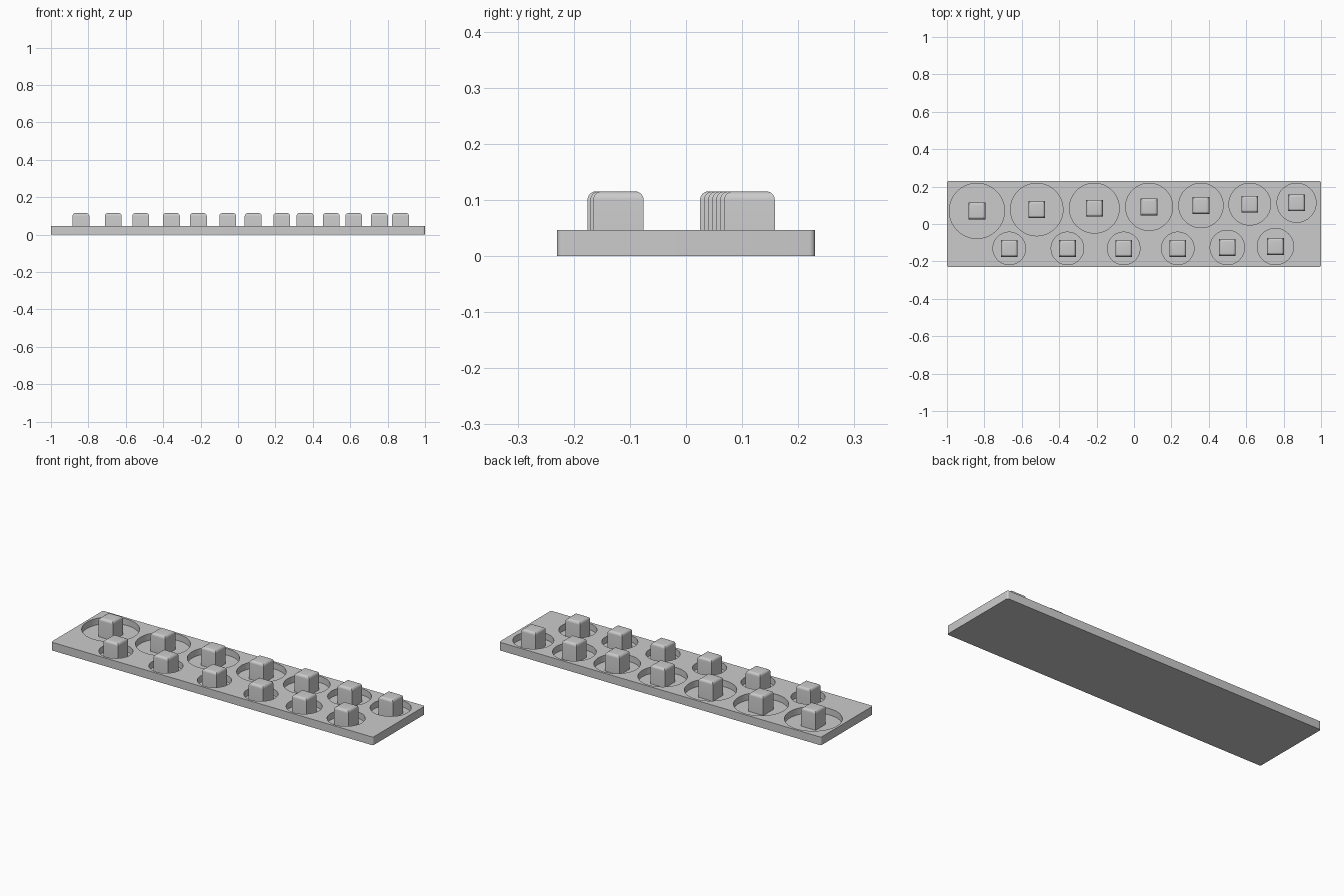
import bpy
import bmesh
from mathutils import Matrix, Vector

THICK, FLOOR, TOP = 0.046, 0.01, 0.115
PEG, HALF_DEPTH, RIM = 0.09, 0.23, 0.2175

cube = bpy.data.objects.get("Cube")
if cube:
    bpy.data.objects.remove(cube, do_unlink=True)

grey = bpy.data.materials.new("plain_grey")
grey.use_nodes = True
colour = (0.6, 0.6, 0.6, 1)
grey.diffuse_color = colour
grey.node_tree.nodes["Principled BSDF"].inputs["Base Color"].default_value = colour


def finish(bm, name):
    """Turn a bmesh into a named grey object."""
    mesh = bpy.data.meshes.new(name)
    bm.to_mesh(mesh)
    bm.free()
    obj = bpy.data.objects.new(name, mesh)
    bpy.context.collection.objects.link(obj)
    mesh.materials.append(grey)
    return obj


def smooth(obj):
    bpy.ops.object.select_all(action="DESELECT")
    obj.select_set(True)
    bpy.context.view_layer.objects.active = obj
    bpy.ops.object.shade_smooth_by_angle(angle=0.52)


def box(size, centre):
    bm = bmesh.new()
    bmesh.ops.create_cube(bm, size=1)
    bmesh.ops.scale(bm, vec=size, verts=bm.verts)
    bmesh.ops.translate(bm, vec=centre, verts=bm.verts)
    return bm


def round_edges(bm, test, radius):
    edges = [e for e in bm.edges if test(*(v.co for v in e.verts))]
    bmesh.ops.bevel(bm, geom=edges, offset=radius, segments=6,
                    profile=0.5, affect="EDGES")


# Pocket positions: every pocket keeps the same margin to its long edge
back_x = (-0.84, -0.52, -0.212, 0.081, 0.358, 0.619, 0.869)
front = ((-0.667, 0.087), (-0.356, 0.087), (-0.055, 0.087),
         (0.234, 0.087), (0.499, 0.092), (0.756, 0.097))
pockets = []
for i, x in enumerate(back_x):
    r = 0.1475 - 0.0072 * i
    pockets.append((x, RIM - r, r))
for x, r in front:
    pockets.append((x, r - RIM, r))

# Tray slab with rounded upright corners
bm = box((2, 2 * HALF_DEPTH, THICK), (0, 0, THICK / 2))
round_edges(bm, lambda a, b: abs(a.z - b.z) > 0.01, 0.01)
tray = finish(bm, "tray")

# Round pockets cut into the slab
bm = bmesh.new()
for x, y, r in pockets:
    bmesh.ops.create_cone(bm, cap_ends=True, segments=64, radius1=r, radius2=r,
                          depth=0.1, matrix=Matrix.Translation((x, y, FLOOR + 0.05)))
cutter = finish(bm, "pocket_cutter")
cutter.hide_render = True
cut = tray.modifiers.new("pockets", "BOOLEAN")
cut.operation = "DIFFERENCE"
cut.solver = "EXACT"
cut.object = cutter
bpy.context.view_layer.objects.active = tray
bpy.ops.object.modifier_apply(modifier=cut.name)
bpy.data.objects.remove(cutter, do_unlink=True)
smooth(tray)

# Square pegs with rounded top edges, one in each pocket
bottom = FLOOR - 0.002
for i, (x, y, r) in enumerate(pockets):
    centre = Vector((x, y, (bottom + TOP) / 2))
    bm = box((PEG, PEG, TOP - bottom), centre)
    round_edges(bm, lambda a, b: min(a.z, b.z) > TOP - 0.001, 0.015)
    smooth(finish(bm, f"square_peg_{i + 1}"))
